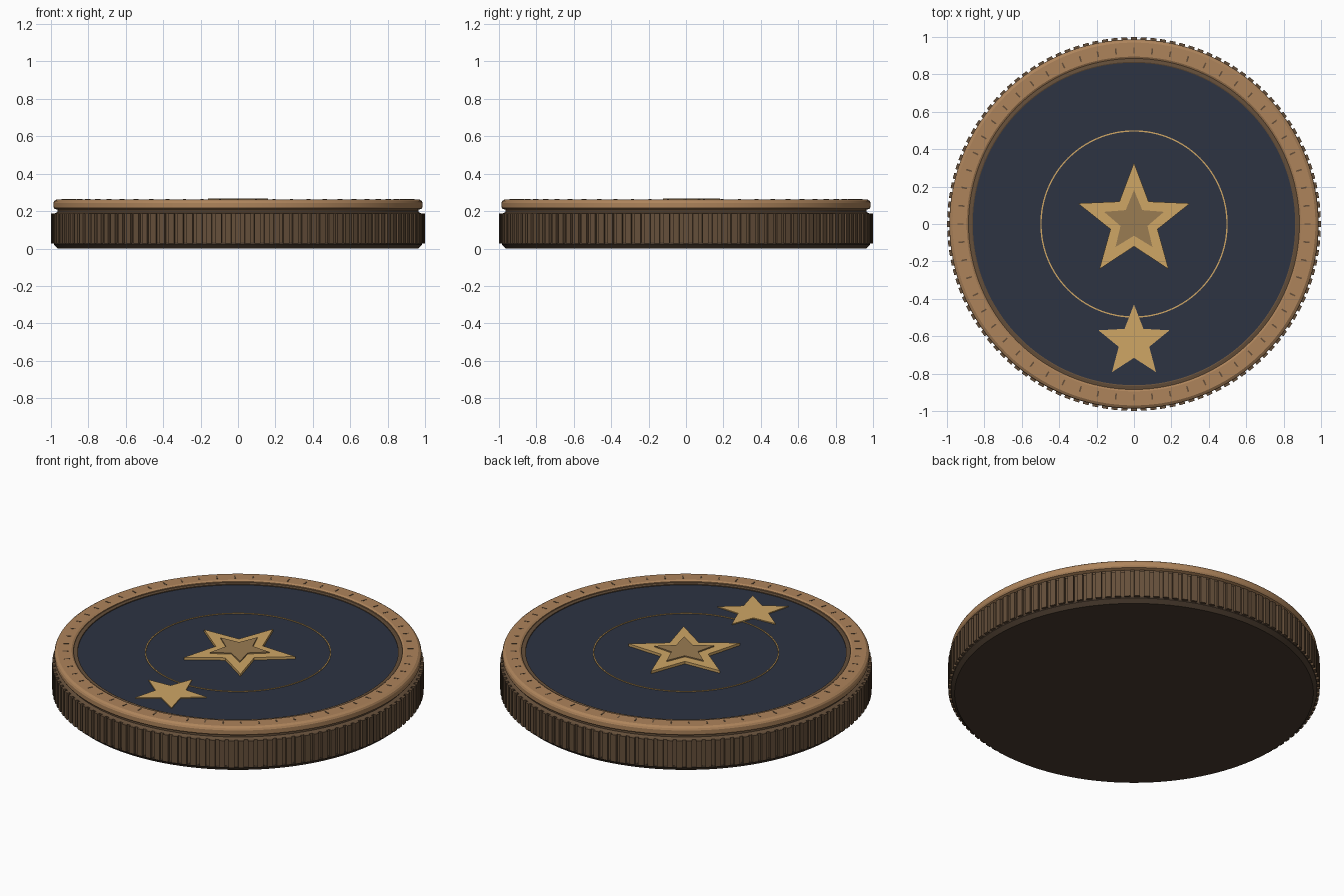
import bpy, bmesh
from math import sin, cos, pi

if "Cube" in bpy.data.objects:
    bpy.data.objects.remove(bpy.data.objects["Cube"])


def material(name, rgb):
    m = bpy.data.materials.new(name)
    m.diffuse_color = (*rgb, 1)
    m.use_nodes = True
    m.node_tree.nodes["Principled BSDF"].inputs["Base Color"].default_value = m.diffuse_color
    return m


brown = material("dark_bronze", (0.13, 0.078, 0.042))
base_brown = material("base_brown", (0.07, 0.045, 0.028))
bronze = material("bronze", (0.42, 0.23, 0.105))
navy = material("navy", (0.026, 0.033, 0.055))
gold = material("gold", (0.62, 0.38, 0.13))
old_gold = material("old_gold", (0.32, 0.2, 0.085))


def finish(name, bm, mat, smooth=False):
    bmesh.ops.recalc_face_normals(bm, faces=bm.faces)
    me = bpy.data.meshes.new(name)
    bm.to_mesh(me)
    bm.free()
    ob = bpy.data.objects.new(name, me)
    bpy.context.collection.objects.link(ob)
    me.materials.append(mat)
    if smooth:
        bpy.ops.object.select_all(action='DESELECT')
        ob.select_set(True)
        bpy.context.view_layer.objects.active = ob
        bpy.ops.object.shade_smooth_by_angle(angle=0.45)
    return ob


def lathe(name, profile, mat, closed=False, seg=128):
    """Turn an (r, z) profile; open profiles get flat caps."""
    bm = bmesh.new()
    rings = [[bm.verts.new((r * cos(2 * pi * i / seg), r * sin(2 * pi * i / seg), z))
              for i in range(seg)] for r, z in profile]
    pairs = list(zip(rings, rings[1:]))
    if closed:
        pairs.append((rings[-1], rings[0]))
    for a, b in pairs:
        for i in range(seg):
            j = (i + 1) % seg
            bm.faces.new((a[i], a[j], b[j], b[i]))
    if not closed:
        bm.faces.new(rings[0])
        bm.faces.new(rings[-1])
    return finish(name, bm, mat, True)


def radial_blocks(name, count, r0, r1, width, z0, z1, mat):
    """Ring of small boxes pointing outwards."""
    bm = bmesh.new()
    for k in range(count):
        c, s = cos(2 * pi * k / count), sin(2 * pi * k / count)
        new = bmesh.ops.create_cube(bm, size=1)["verts"]
        for v in new:
            r = (r0 + r1) / 2 + v.co.x * (r1 - r0)
            t = v.co.y * width
            z = (z0 + z1) / 2 + v.co.z * (z1 - z0)
            v.co = (r * c - t * s, r * s + t * c, z)
    return finish(name, bm, mat)


def star(name, cy, radius, ratio, z0, z1, mat):
    """Five-pointed plate with its tip towards +y."""
    bm = bmesh.new()
    loops = []
    for z in (z0, z1):
        loop = []
        for k in range(10):
            r = radius * (ratio if k % 2 else 1)
            a = pi / 2 + k * pi / 5
            loop.append(bm.verts.new((r * cos(a), cy + r * sin(a), z)))
        loops.append(loop)
    for i in range(10):
        j = (i + 1) % 10
        bm.faces.new((loops[0][i], loops[0][j], loops[1][j], loops[1][i]))
    bm.faces.new(loops[0])
    bm.faces.new(loops[1])
    return finish(name, bm, mat)


# Base plate and body core
lathe("base_plate", [(0.965, 0), (0.985, 0.022), (0.985, 0.032)], base_brown)
lathe("body", [(0.983, 0.03), (0.983, 0.187), (0.965, 0.195), (0.965, 0.225)], brown)

# Grip ridges around the edge
radial_blocks("edge_ridges", 120, 0.97, 0.999, 0.032, 0.028, 0.187, brown)

# Raised rim with its inner step
lathe("rim", [(0.885, 0.2), (0.96, 0.205), (0.982, 0.213), (0.987, 0.222),
              (0.987, 0.244), (0.982, 0.254), (0.97, 0.262), (0.895, 0.262),
              (0.885, 0.256)], bronze, closed=True)
lathe("inner_step", [(0.862, 0.21), (0.89, 0.21), (0.89, 0.25),
                     (0.867, 0.253), (0.862, 0.251)], brown, closed=True)

# Tick marks on the rim
radial_blocks("rim_ticks", 60, 0.912, 0.943, 0.008, 0.255, 0.2635, brown)

# Dark face and thin ring line
lathe("face_plate", [(0.866, 0.2), (0.866, 0.246)], navy)
lathe("ring_line", [(0.494, 0.24), (0.501, 0.24), (0.501, 0.2495),
                    (0.494, 0.2495)], gold, closed=True)

# Stars
star("centre_star", 0.013, 0.315, 0.42, 0.24, 0.261, gold)
star("centre_star_inlay", 0.013, 0.168, 0.45, 0.25, 0.268, old_gold)
star("lower_star", -0.63, 0.2, 0.43, 0.24, 0.252, gold)
